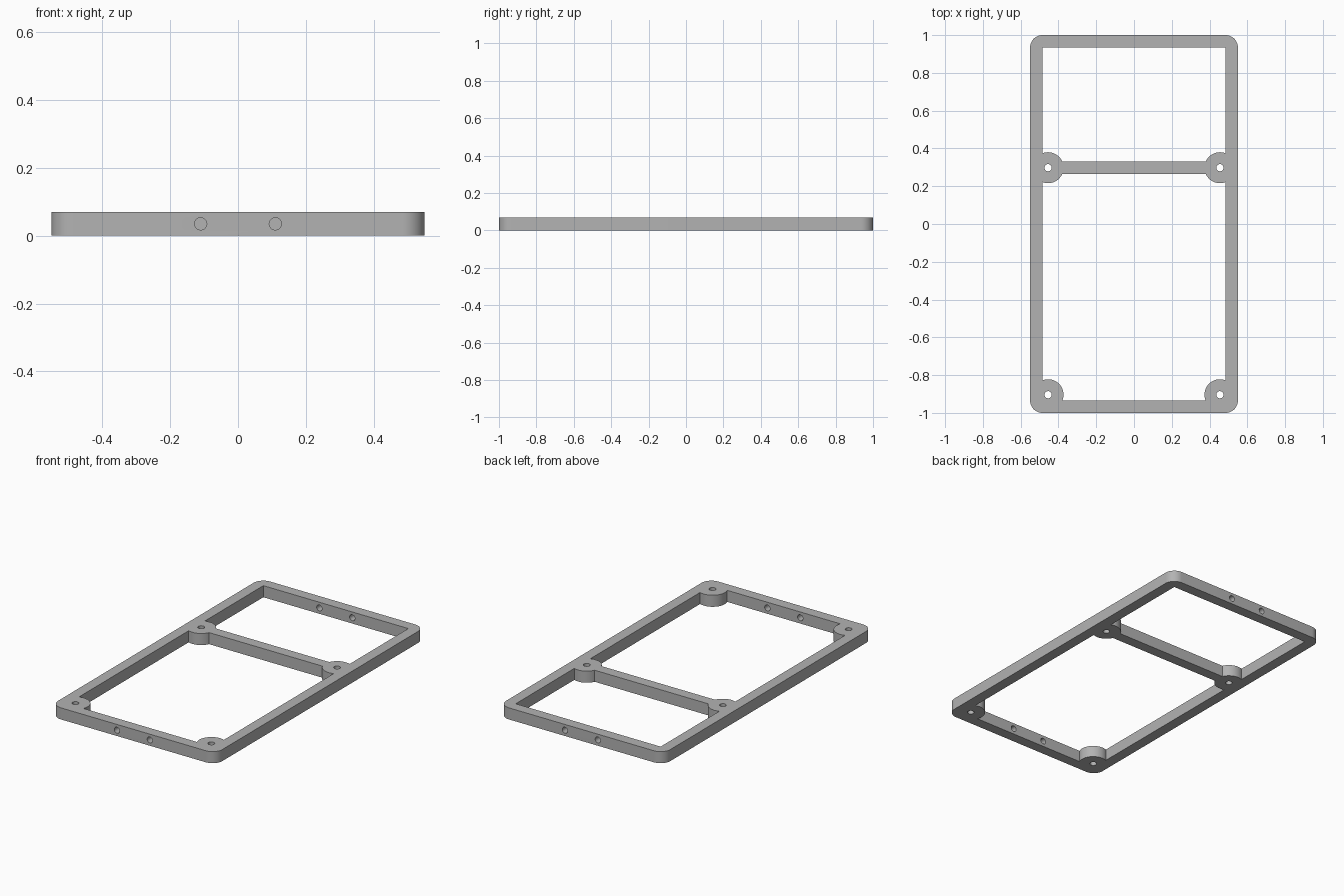
import bpy
import bmesh
from math import radians
from mathutils import Matrix

if "Cube" in bpy.data.objects:
    bpy.data.objects.remove(bpy.data.objects["Cube"])

HEIGHT = 0.07
HALF_X, HALF_Y = 0.55, 1.0
WALL = 0.065
BAR_Y = 0.298          # crossbar centre line
BOSS_X, FRONT_BOSS_Y = 0.455, -0.904
BOSS_R, HOLE_R = 0.082, 0.019

grey = bpy.data.materials.new("plain grey")
grey.use_nodes = True
colour = (0.45, 0.45, 0.45, 1)
grey.diffuse_color = colour
grey.node_tree.nodes["Principled BSDF"].inputs["Base Color"].default_value = colour


def make_object(name, bm):
    bmesh.ops.recalc_face_normals(bm, faces=bm.faces)
    mesh = bpy.data.meshes.new(name)
    bm.to_mesh(mesh)
    bm.free()
    mesh.materials.append(grey)
    obj = bpy.data.objects.new(name, mesh)
    bpy.context.collection.objects.link(obj)
    return obj


def block(name, x, y0, y1, z0, z1, corner=0):
    """Box of half width x, with optional rounded vertical edges."""
    bm = bmesh.new()
    bmesh.ops.create_cube(bm, size=1)
    bmesh.ops.scale(bm, vec=(2 * x, y1 - y0, z1 - z0), verts=bm.verts)
    bmesh.ops.translate(bm, vec=(0, (y0 + y1) / 2, (z0 + z1) / 2), verts=bm.verts)
    if corner:
        upright = [e for e in bm.edges if abs(e.verts[0].co.z - e.verts[1].co.z) > 0.01]
        bmesh.ops.bevel(bm, geom=upright, offset=corner, segments=12,
                        profile=0.5, affect='EDGES')
    return make_object(name, bm)


def rod(name, centre, radius, length, axis='Z', sides=48):
    bm = bmesh.new()
    turn = Matrix.Rotation(radians(90), 4, 'X') if axis == 'Y' else Matrix()
    bmesh.ops.create_cone(bm, cap_ends=True, segments=sides, radius1=radius,
                          radius2=radius, depth=length,
                          matrix=Matrix.Translation(centre) @ turn)
    return make_object(name, bm)


def combine(target, tool, operation):
    """Apply a boolean and discard the tool object."""
    tool.hide_render = True
    mod = target.modifiers.new("combine", 'BOOLEAN')
    mod.operation, mod.solver, mod.object = operation, 'EXACT', tool
    bpy.context.view_layer.objects.active = target
    bpy.ops.object.modifier_apply(modifier=mod.name)
    bpy.data.objects.remove(tool)


# Rounded slab with two openings, leaving the rim and crossbar
frame = block("mounting_frame", HALF_X, -HALF_Y, HALF_Y, 0, HEIGHT, WALL)
inner_x, inner_y = HALF_X - WALL, HALF_Y - WALL
for y0, y1 in ((-inner_y, BAR_Y - WALL / 2), (BAR_Y + WALL / 2, inner_y)):
    combine(frame, block("opening", inner_x, y0, y1, -0.1, 0.2), 'DIFFERENCE')

# Screw bosses, then their vertical holes
spots = [(x, y, HEIGHT / 2) for y in (FRONT_BOSS_Y, BAR_Y) for x in (-BOSS_X, BOSS_X)]
for spot in spots:
    combine(frame, rod("boss", spot, BOSS_R, HEIGHT), 'UNION')
for spot in spots:
    combine(frame, rod("screw_hole", spot, HOLE_R, 0.3, sides=32), 'DIFFERENCE')

# Paired holes through the front and back rails
for y in (-HALF_Y + WALL / 2, HALF_Y - WALL / 2):
    for x in (-0.11, 0.11):
        combine(frame, rod("rail_hole", (x, y, HEIGHT / 2), 0.018, 0.2, 'Y', 32), 'DIFFERENCE')

bpy.ops.object.select_all(action='DESELECT')
frame.select_set(True)
bpy.context.view_layer.objects.active = frame
bpy.ops.object.shade_smooth_by_angle(angle=radians(30))
